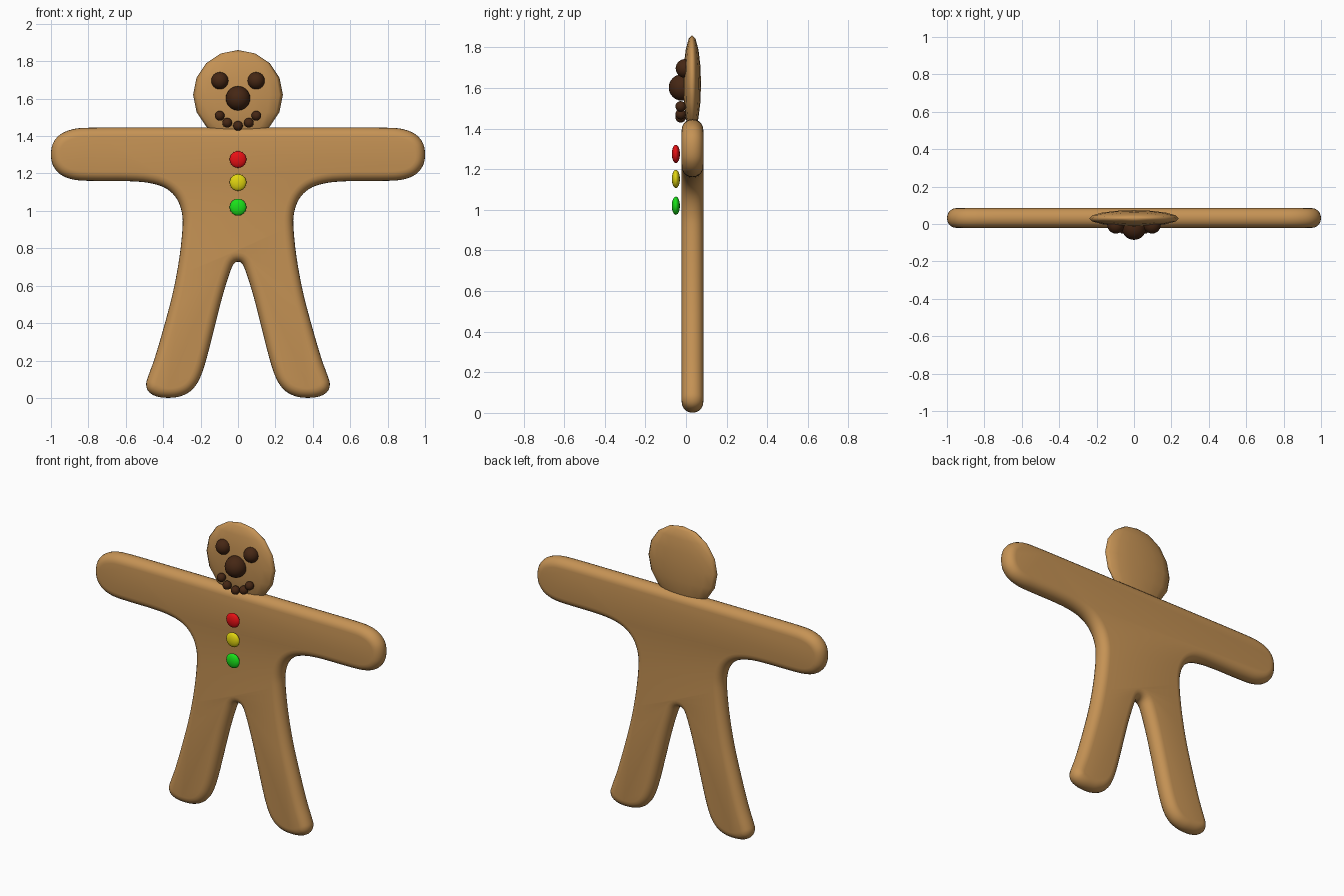
import bpy, bmesh, math
from mathutils import Vector

if "Cube" in bpy.data.objects:
    bpy.data.objects.remove(bpy.data.objects["Cube"])


def material(name, rgb):
    m = bpy.data.materials.new(name)
    m.diffuse_color = (*rgb, 1)
    m.use_nodes = True
    m.node_tree.nodes["Principled BSDF"].inputs["Base Color"].default_value = m.diffuse_color
    return m


DOUGH = material("baked dough", (0.56, 0.29, 0.09))
CHOC = material("dark chocolate", (0.06, 0.02, 0.007))
RED = material("red icing", (0.8, 0.005, 0.007))
YELLOW = material("yellow icing", (0.75, 0.66, 0.005))
GREEN = material("green icing", (0.01, 0.75, 0.01))


def finish(bm, name, mat):
    bmesh.ops.recalc_face_normals(bm, faces=bm.faces)
    for f in bm.faces:
        f.smooth = True
    me = bpy.data.meshes.new(name)
    bm.to_mesh(me)
    bm.free()
    me.materials.append(mat)
    ob = bpy.data.objects.new(name, me)
    bpy.context.collection.objects.link(ob)
    return ob


def ellipsoid(name, centre, radii, mat, segments=24, rings=12):
    bm = bmesh.new()
    bmesh.ops.create_uvsphere(bm, u_segments=segments, v_segments=rings, radius=1)
    for v in bm.verts:
        v.co = Vector([c + r * p for c, r, p in zip(centre, radii, v.co)])
    return finish(bm, name, mat)


def round_corners(pts, passes=2):
    for _ in range(passes):
        out = []
        for i, a in enumerate(pts):
            b = pts[(i + 1) % len(pts)]
            out += [a.lerp(b, 0.25), a.lerp(b, 0.75)]
        pts = out
    return pts


# Body: half outline (x, z), mirrored, then cushioned at the rim
half = [(0.4, 1.446), (0.8, 1.446), (0.88, 1.44), (0.945, 1.416), (0.985, 1.375),
        (1.0, 1.33), (1.0, 1.275), (0.985, 1.23), (0.945, 1.188), (0.88, 1.165),
        (0.8, 1.16), (0.55, 1.16), (0.44, 1.145), (0.37, 1.115), (0.32, 1.06),
        (0.295, 0.98), (0.296, 0.9), (0.312, 0.75), (0.345, 0.57), (0.39, 0.4),
        (0.445, 0.21), (0.483, 0.11), (0.493, 0.075), (0.485, 0.04), (0.46, 0.017),
        (0.42, 0.003), (0.37, 0.0), (0.32, 0.004), (0.265, 0.025), (0.225, 0.065),
        (0.198, 0.115), (0.17, 0.2), (0.13, 0.36), (0.085, 0.54), (0.04, 0.685),
        (0.018, 0.728)]
outline = [Vector(p) for p in half] + [Vector((-x, z)) for x, z in reversed(half)]
outline = round_corners(outline)
n = len(outline)
inward = []
for i in range(n):
    t = (outline[(i + 1) % n] - outline[i - 1]).normalized()
    inward.append(Vector((t.y, -t.x)))   # outline runs clockwise

MID_Y, HALF_Y, RIM, STEPS = 0.032, 0.053, 0.05, 10
bm = bmesh.new()
rings = []
for s in range(STEPS + 1):
    a = math.pi * (s / STEPS - 0.5)
    d = RIM * (1 - math.cos(a))
    y = MID_Y + HALF_Y * math.sin(a)
    ring = []
    for p, q in zip(outline, inward):
        c = p + q * d
        ring.append(bm.verts.new((c.x, y, c.y)))
    rings.append(ring)
for r0, r1 in zip(rings, rings[1:]):
    for i in range(n):
        j = (i + 1) % n
        bm.faces.new((r0[i], r0[j], r1[j], r1[i]))
bm.faces.new(rings[0])
bm.faces.new(rings[-1][::-1])
finish(bm, "body", DOUGH)

# Head: flattened, visibly sixteen-sided ball
ellipsoid("head", (0, 0.03, 1.62), (0.24, 0.044, 0.24), DOUGH, 16, 8)

# Face
ellipsoid("nose", (0, -0.02, 1.602), (0.065,) * 3, CHOC)
for side, label in ((-1, "left"), (1, "right")):
    ellipsoid(f"eye_{label}", (side * 0.097, -0.005, 1.696), (0.046,) * 3, CHOC)
    ellipsoid(f"mouth_outer_{label}", (side * 0.098, -0.026, 1.509), (0.026,) * 3, CHOC)
    ellipsoid(f"mouth_inner_{label}", (side * 0.058, -0.026, 1.471), (0.026,) * 3, CHOC)
ellipsoid("mouth_centre", (0, -0.026, 1.455), (0.026,) * 3, CHOC)

# Buttons
for name, z, mat in (("top", 1.275, RED), ("middle", 1.152, YELLOW), ("bottom", 1.02, GREEN)):
    ellipsoid(f"button_{name}", (0, -0.05, z), (0.045, 0.02, 0.045), mat)
